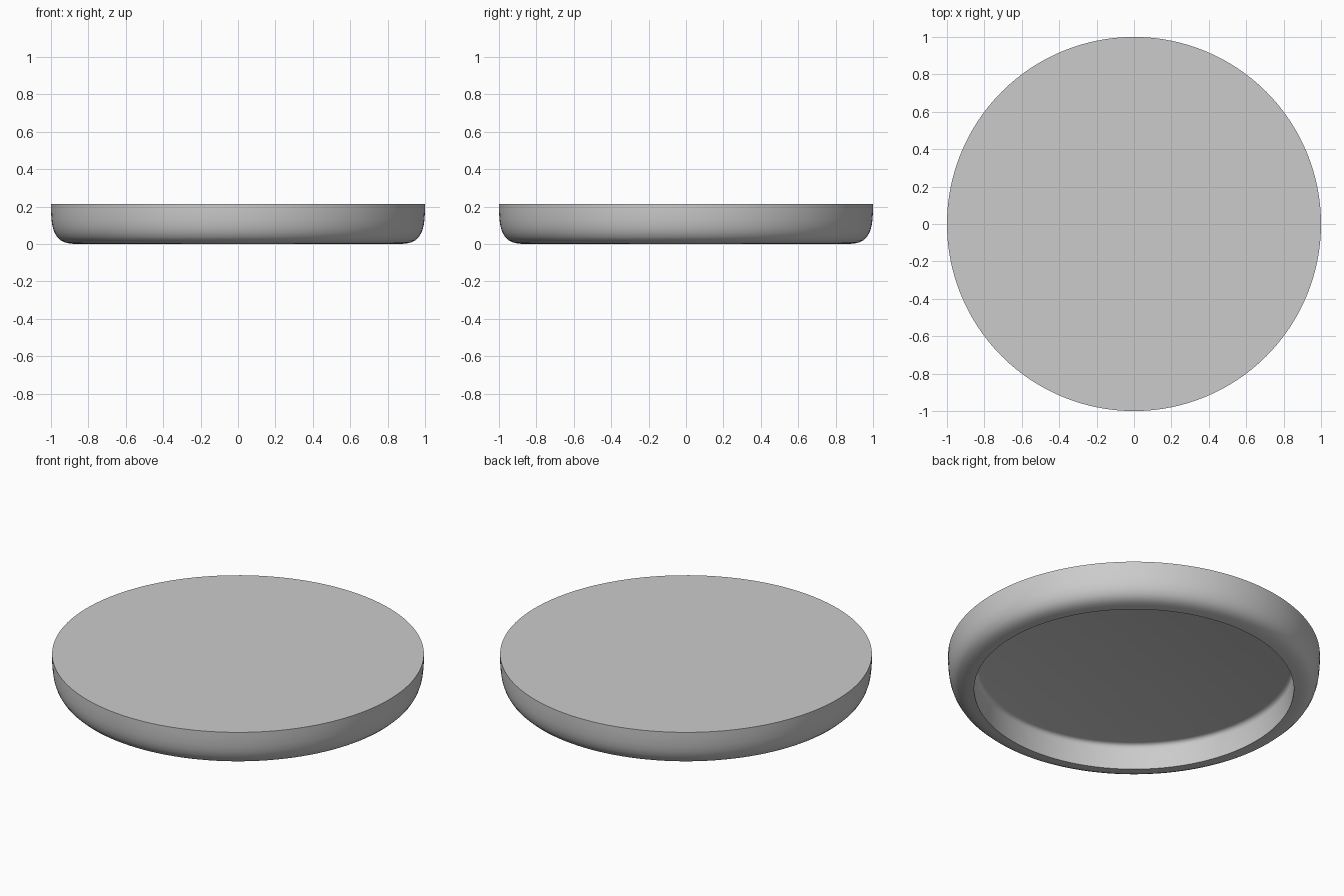
import bpy, bmesh, math

if "Cube" in bpy.data.objects:
    bpy.data.objects.remove(bpy.data.objects["Cube"])

SEGMENTS = 128

# Half cross-section: top centre, rounded outer wall, bottom ring, recess wall, recess ceiling
profile = [(0, 0.215), (1.0, 0.215), (1.0, 0.175), (0.997, 0.13), (0.992, 0.095),
           (0.982, 0.063), (0.967, 0.037), (0.948, 0.019), (0.924, 0.008),
           (0.895, 0.002), (0.86, 0.0),
           (0.86, 0.125), (0.857, 0.138), (0.849, 0.148), (0.835, 0.152), (0, 0.152)]

# Lathe the profile around z
bm = bmesh.new()
verts = [bm.verts.new((r, 0, z)) for r, z in profile]
edges = [bm.edges.new(pair) for pair in zip(verts, verts[1:])]
bmesh.ops.spin(bm, geom=verts + edges, cent=(0, 0, 0), axis=(0, 0, 1),
               angle=math.tau, steps=SEGMENTS, use_duplicate=False)
bmesh.ops.remove_doubles(bm, verts=bm.verts, dist=1e-4)
bmesh.ops.recalc_face_normals(bm, faces=bm.faces)

mesh = bpy.data.meshes.new("round_cap")
bm.to_mesh(mesh)
bm.free()
cap = bpy.data.objects.new("round_cap", mesh)
bpy.context.collection.objects.link(cap)

# Smooth curves, crisp top and recess edges
bpy.context.view_layer.objects.active = cap
cap.select_set(True)
bpy.ops.object.shade_smooth_by_angle(angle=math.radians(40))
